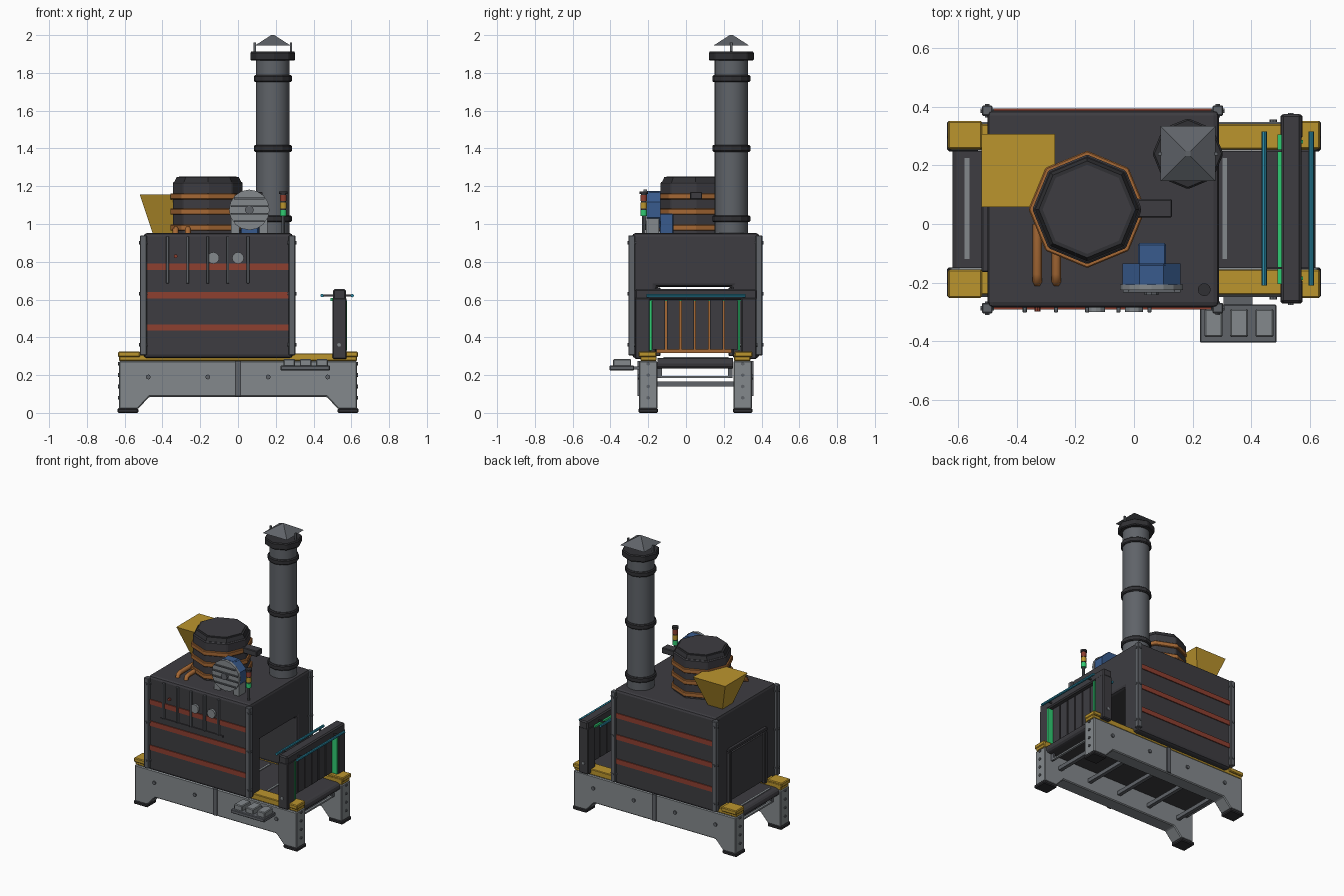
import bpy, bmesh, math
from mathutils import Matrix, Vector

old = bpy.data.objects.get("Cube")
if old:
    bpy.data.objects.remove(old, do_unlink=True)


def material(name, *rgb):
    m = bpy.data.materials.new(name)
    m.use_nodes = True
    m.diffuse_color = (*rgb, 1)
    m.node_tree.nodes["Principled BSDF"].inputs["Base Color"].default_value = (*rgb, 1)
    return m


CHARCOAL = material("charcoal", .047, .046, .053)
BLACK = material("dark rubber", .03, .03, .034)
STEEL = material("steel grey", .115, .125, .14)
LIGHT = material("light grey", .23, .25, .265)
YELLOW = material("yellow", .5, .3, .027)
RED = material("brick red", .27, .05, .03)
ORANGE = material("copper orange", .38, .14, .035)
BLUE = material("blue", .04, .105, .27)
TEAL = material("teal", .025, .27, .4)
GREEN = material("green", .03, .6, .17)


def finish(name, bm, mat, bevel=0, smooth=False):
    bmesh.ops.recalc_face_normals(bm, faces=bm.faces)
    me = bpy.data.meshes.new(name)
    bm.to_mesh(me)
    bm.free()
    me.materials.append(mat)
    ob = bpy.data.objects.new(name, me)
    bpy.context.collection.objects.link(ob)
    if bevel:
        mod = ob.modifiers.new("bevel", "BEVEL")
        mod.width = bevel
        mod.segments = 2 if bevel > .012 else 1
        mod.limit_method = "ANGLE"
    if smooth:
        bpy.context.view_layer.objects.active = ob
        ob.select_set(True)
        bpy.ops.object.shade_smooth_by_angle(angle=math.radians(40))
        ob.select_set(False)
    return ob


def box(name, x, y, z, mat, bevel=0):
    """Box from (low, high) ranges on each axis."""
    bm = bmesh.new()
    bmesh.ops.create_cube(bm, size=1)
    for v in bm.verts:
        v.co = [(r[0] + r[1]) / 2 + c * (r[1] - r[0]) for r, c in zip((x, y, z), v.co)]
    return finish(name, bm, mat, bevel)


def mid(c, half):
    return (c - half, c + half)


def cyl(name, at, r, length, mat, axis="Z", sides=8, r2=None, turn=0, bevel=0, smooth=False):
    """Cylinder or cone starting at a point and running along an axis."""
    bm = bmesh.new()
    bmesh.ops.create_cone(bm, cap_ends=True, segments=sides, radius1=r,
                          radius2=r if r2 is None else r2, depth=length)
    aim = Vector([float(axis == a) for a in "XYZ"])
    rot = aim.to_track_quat("Z", "Y").to_matrix().to_4x4()
    bm.transform(Matrix.Translation(Vector(at) + aim * length / 2) @ rot
                 @ Matrix.Rotation(math.radians(turn), 4, "Z"))
    return finish(name, bm, mat, bevel, smooth)


def extrude(name, pts, axis, lo, hi, mat, bevel=0):
    """Profile of (a, z) points pushed along X or Y."""
    bm = bmesh.new()
    vs = [bm.verts.new((lo, a, z) if axis == "X" else (a, lo, z)) for a, z in pts]
    f = bm.faces.new(vs)
    g = bmesh.ops.extrude_face_region(bm, geom=[f])["geom"]
    step = Vector((hi - lo, 0, 0) if axis == "X" else (0, hi - lo, 0))
    bmesh.ops.translate(bm, vec=step, verts=[v for v in g if isinstance(v, bmesh.types.BMVert)])
    return finish(name, bm, mat, bevel)


YC = .05  # centre line of the machine

# base frame: two rails with legs, feet, yellow top strips and bolts
half_rail = [(.63, .275), (.63, .02), (.53, .02), (.47, .085)]
rail = half_rail + [(-x, z) for x, z in reversed(half_rail)]
for side, label in ((-1, "front"), (1, "back")):
    y = YC + side * .25
    extrude(label + "_rail", rail, "Y", *mid(y, .049)[:2], LIGHT, .006)
    box(label + "_rail_strip", (-.63, .63), mid(y - side * .002, .043), (.275, .315), YELLOW, .004)
    face = y + side * .049
    box(label + "_rail_rib", mid(0, .015), mid(face, .008), (.09, .275), STEEL)
    for x in (-.475, -.16, .16, .475):
        cyl(label + "_rail_bolt", (x, face - .008, .19), .013, .016, STEEL, "Y")
    for s in (-1, 1):
        box(label + "_foot", mid(s * .583, .055), mid(y, .052), (0, .025), BLACK, .006)
        box(label + "_rail_cap", mid(s * .577, .058), mid(y + side * .004, .048), (.295, .325), YELLOW, .005)
        for z in (.08, .14, .2, .26):
            cyl(label + "_end_bolt", (s * .63 - .006, y, z), .01, .012, STEEL, "X", 6)

# conveyor belt, cleats and cross members
belt = []
for k in range(7):
    a = math.radians(-90 + 30 * k)
    belt.append((.592 + .028 * math.cos(a), .262 + .028 * math.sin(a)))
belt += [(-x, z) for x, z in reversed(belt)]
extrude("conveyor_belt", belt, "Y", -.15, .25, CHARCOAL)
for x in (-.57, -.35, -.13, .09, .31):
    box("belt_cleat", mid(x, .008), (-.12, .225), (.288, .295), LIGHT)
for x in (-.5, -.25, 0, .25, .5):
    box("cross_member", mid(x, .013), (-.16, .26), (.14, .167), STEEL)
for x in (-.57, .57):
    box("end_tie", mid(x, .008), (-.13, .225), (.185, .196), LIGHT)
    for y in (-.14, .235):
        box("tie_hanger", mid(x, .006), mid(y, .012), (.185, .25), STEEL)

# oven body with a tunnel from end to end
body = [(-.285, .29), (-.285, .952), (.388, .952), (.388, .29),
        (.245, .29), (.245, .668), (-.16, .668), (-.16, .29)]
extrude("oven_body", body, "X", -.5, .29, CHARCOAL, .018)
box("tunnel_glow", (-.47, -.46), (-.155, .24), (.318, .65), ORANGE)
box("left_door", (-.505, -.475), (-.155, .24), (.318, .65), CHARCOAL)
for y in (-.15, .24):
    box("left_door_side", (-.52, -.49), mid(y, .014), (.3, .665), CHARCOAL, .004)
box("left_door_head", (-.52, -.49), (-.164, .254), (.667, .69), CHARCOAL, .004)
for x in (-.501, .286):
    for y in (-.287, .387):
        box("corner_post", mid(x, .018), mid(y, .018), (.305, .94), STEEL, .004)
        for z in (.36, .63, .9):
            cyl("post_bolt", (x, y - .023, z), .009, .046, STEEL, "Y", 6)
            cyl("post_bolt", (x - .023, y, z), .009, .046, STEEL, "X", 6)
for z in (.452, .622, .773):
    for y, label in ((-.287, "front"), (.39, "back")):
        box(label + "_stripe", (-.485, .27), mid(y, .0045), mid(z, .017), RED)

# front grille bars and gauges
box("front_grille_sill", (-.4, .085), (-.292, -.282), (.672, .684), CHARCOAL)
for k in range(5):
    box("front_grille_bar", mid(-.373 + .1065 * k, .007), (-.302, -.28), (.685, .935), STEEL, .002)
for x in (-.13, 0):
    cyl("gauge", (x, -.3, .82), .031, .02, LIGHT, "Y", 12)
cyl("front_knob", (-.33, -.298, .83), .01, .02, RED, "Y")

# octagonal drum with copper bands, lid and arm
DX, DY = -.16, .05
cyl("drum", (DX, DY, .94), .187, .282, CHARCOAL, bevel=.006)
for z in (.965, 1.05, 1.13):
    cyl("drum_band", (DX, DY, z), .2, .032, ORANGE, bevel=.004)
cyl("drum_lid", (DX, DY, 1.22), .178, .028, BLACK, r2=.165)
cyl("drum_lid_plate", (DX, DY, 1.246), .152, .006, CHARCOAL)
box("drum_arm", (0, .13), (.022, .085), (1.13, 1.17), CHARCOAL, .004)

# feed hopper: square inverted frustum
cyl("hopper", (-.395, .183, .945), .055 * 2 ** .5, .21, YELLOW, sides=4, r2=.125 * 2 ** .5, turn=45)

# copper pipes bending down into the roof
for x in (-.33, -.265):
    cu = bpy.data.curves.new("copper_pipe", "CURVE")
    cu.dimensions = "3D"
    cu.bevel_depth = .016
    cu.bevel_resolution = 1
    cu.use_fill_caps = True
    sp = cu.splines.new("POLY")
    path = [(.0, .975), (-.17, .975), (-.193, .968), (-.2, .945)]
    sp.points.add(len(path) - 1)
    for p, (y, z) in zip(sp.points, path):
        p.co = (x, y, z, 1)
    cu.materials.append(ORANGE)
    bpy.context.collection.objects.link(bpy.data.objects.new("copper_pipe", cu))

# chimney with rings, collar and rain cap
CX, CY = .184, .24
cyl("chimney", (CX, CY, .94), .089, .94, STEEL, sides=24, smooth=True)
for z in (1.01, 1.382, 1.752):
    cyl("chimney_ring", (CX, CY, z), .101, .036, BLACK, sides=12, bevel=.006)
cyl("chimney_collar", (CX, CY, 1.865), .121, .047, BLACK, bevel=.006)
for s in (-1, 1):
    box("cap_rod", mid(CX + s * .096, .006), mid(CY, .006), (1.9, 1.96), STEEL)
cyl("rain_cap", (CX, CY, 1.945), .094 * 2 ** .5, .055, STEEL, sides=4, r2=.012, turn=45)

# blower: blue housing, motor, round grille and pedestal
FX, FZ = .06, 1.075
cyl("blower_housing", (FX, -.208, FZ), .107, .073, BLUE, "Y", turn=22.5)
box("blower_motor", (.013, .11), (-.14, -.065), (.945, 1.055), BLUE, .006)
box("blower_head", (.015, .107), (-.2, -.135), (1.05, 1.175), BLUE, .006)
for s in (-1, 1):
    box("blower_foot", mid(FX + s * .075, .022), (-.212, -.142), (.945, 1.03), LIGHT)
cyl("blower_grille", (FX, -.225, FZ), .107, .018, LIGHT, "Y", 16)
for dz in (-.06, -.02, .02, .06):
    w = math.sqrt(.1 ** 2 - dz ** 2)
    box("grille_slat", mid(FX, w), (-.234, -.222), mid(FZ + dz, .004), STEEL)
cyl("grille_hub", (FX, -.242, FZ), .024, .02, STEEL, "Y")

# signal tower
SX, SY = .24, -.224
cyl("signal_pole", (SX, SY, .945), .009, .1, STEEL)
for z, mat, name in ((1.043, GREEN, "green"), (1.083, YELLOW, "yellow"), (1.121, RED, "red")):
    cyl("signal_" + name, (SX, SY, z), .018, .032, mat, sides=12, smooth=True)
    cyl("signal_ring", (SX, SY, z + .03), .015, .01, BLACK, sides=12)
cyl("signal_cap", (SX, SY, 1.158), .022, .014, BLACK, sides=12)

# exit gate: posts, beam, strip curtain and light bars
for y, label in ((-.23, "front"), (.333, "back")):
    box(label + "_gate_post", (.5, .575), mid(y, .041), (.285, .61), CHARCOAL, .006)
    cyl(label + "_gate_bolt", (.535, y - .046, .36), .01, .092, LIGHT, "Y")
box("gate_beam", (.503, .572), (-.27, .375), (.598, .655), CHARCOAL, .008)
for k in range(6):
    y = -.178 + k * .0765
    box("curtain_strip", (.53, .54), (y, y + .068), (.335, .6), CHARCOAL)
for y in (-.186, .281):
    box("gate_green_light", (.515, .577), mid(y, .006), (.33, .595), GREEN)
box("gate_green_bar", (.49, .504), (-.205, .305), (.593, .607), GREEN)
for x in (.445, .605):
    cyl("gate_teal_bar", (x, -.21, .621), .009, .525, TEAL, "Y")
for y in (-.15, .25):
    box("light_bar_bracket", (.445, .605), mid(y, .004), (.616, .626), CHARCOAL)

# operator panel on the front rail
box("panel_base", (.225, .487), (-.405, -.275), (.225, .25), STEEL, .004)
box("panel_bracket", mid(.355, .05), (-.28, -.24), (.23, .246), STEEL)
for x in (.271, .358, .445):
    box("panel_key", mid(x, .031), (-.386, -.29), (.245, .285), LIGHT, .005)
